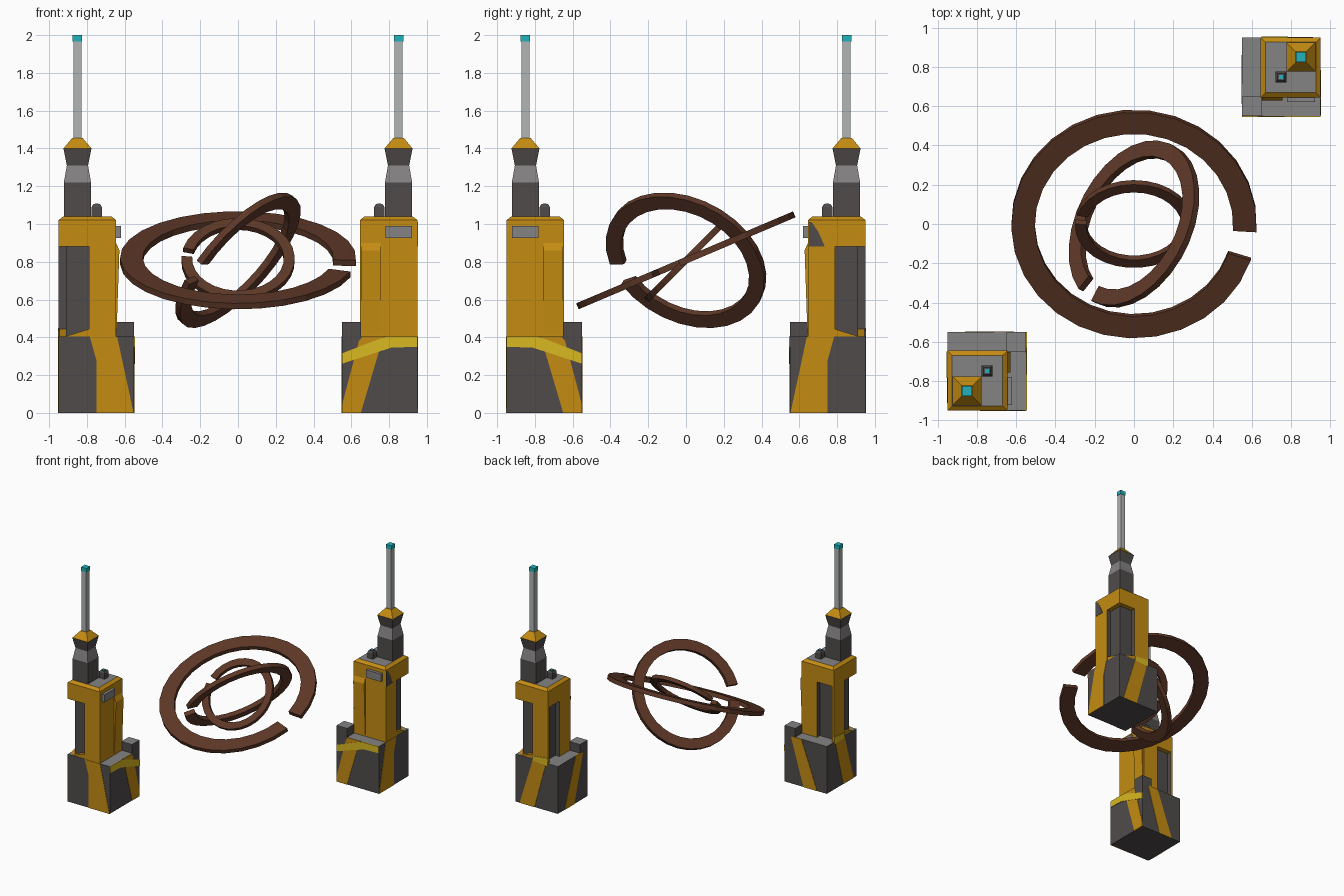
import bpy, bmesh, math
from mathutils import Vector, Matrix

if "Cube" in bpy.data.objects:
    bpy.data.objects.remove(bpy.data.objects["Cube"])


def material(name, hexcode):
    def lin(c):
        return c / 12.92 if c <= 0.04045 else ((c + 0.055) / 1.055) ** 2.4
    m = bpy.data.materials.new(name)
    m.diffuse_color = [lin(int(hexcode[i:i + 2], 16) / 255) for i in (0, 2, 4)] + [1]
    m.use_nodes = True
    m.node_tree.nodes["Principled BSDF"].inputs["Base Color"].default_value = m.diffuse_color
    return m


MATS = [material("orange", "c48c12"), material("dark grey", "504b4b"),
        material("mid grey", "858383"), material("yellow", "dab922"),
        material("mast grey", "b0b5b3"), material("cyan", "22b2bc"),
        material("brown", "5e3827")]
ORANGE, DARK, GREY, YELLOW, MAST, CYAN, BROWN = range(7)
mirrored = False


def loft(name, rings, mats, closed_loop=False, rule=None):
    """Skin a row of equal-length point rings, with one colour per segment."""
    bm = bmesh.new()
    rows = [[bm.verts.new(p) for p in ring] for ring in rings]
    n = len(rows[0])
    for k in range(len(rows) - 1):
        for i in range(n):
            j = (i + 1) % n
            f = bm.faces.new((rows[k][i], rows[k][j], rows[k + 1][j], rows[k + 1][i]))
            f.material_index = mats[min(k, len(mats) - 1)]
    bm.faces.new(rows[0][::-1]).material_index = mats[0]
    bm.faces.new(rows[-1]).material_index = mats[-1]
    bmesh.ops.recalc_face_normals(bm, faces=bm.faces)
    if rule:
        for f in bm.faces:
            f.normal_update()
            c = rule(f.normal)
            if c is not None:
                f.material_index = c
    if mirrored:  # reflect across the diagonal between the two towers
        for v in bm.verts:
            v.co = Vector((-v.co.y, -v.co.x, v.co.z))
        bmesh.ops.reverse_faces(bm, faces=bm.faces)
    me = bpy.data.meshes.new(name)
    bm.to_mesh(me)
    bm.free()
    for m in MATS:
        me.materials.append(m)
    ob = bpy.data.objects.new(name, me)
    bpy.context.collection.objects.link(ob)
    return ob


def box(name, x0, x1, y0, y1, z0, z1, mat, rule=None):
    return loft(name, [[(x0, y0, z), (x1, y0, z), (x1, y1, z), (x0, y1, z)]
                       for z in (z0, z1)], [mat], rule=rule)


def stack(name, cx, cy, levels, mats, rule=None):
    """Square tower of (height, half width) levels."""
    return loft(name, [[(cx - h, cy - h, z), (cx + h, cy - h, z),
                        (cx + h, cy + h, z), (cx - h, cy + h, z)]
                       for z, h in levels], mats, rule=rule)


def plate(name, axis, a, b, pts, mat):
    """Polygon extruded along an axis from a to b; pts are (across, height)."""
    place = (lambda t, p: (t, p[0], p[1])) if axis == 'x' else (lambda t, p: (p[0], t, p[1]))
    return loft(name, [[place(t, p) for p in pts] for t in (a, b)], [mat])


def grey_top(n):
    return GREY if n.z > 0.9 else None


def tower(tag):
    # base with raised inner corner
    box("base_" + tag, -.95, -.55, -.95, -.55, 0, .405, DARK, grey_top)
    box("corner_block_" + tag, -.65, -.55, -.65, -.55, .40, .48, DARK, grey_top)
    # painted stripes on the base
    plate("stripe_outer_" + tag, 'y', -.953, -.945,
          [(-.75, 0), (-.553, 0), (-.64, .405), (-.785, .405), (-.75, .28)], ORANGE)
    plate("stripe_side_" + tag, 'x', -.953, -.945,
          [(-.91, 0), (-.77, 0), (-.66, .405), (-.785, .405)], ORANGE)
    plate("stripe_back_" + tag, 'y', -.555, -.547,
          [(-.86, 0), (-.73, 0), (-.61, .405), (-.71, .405)], ORANGE)
    plate("stripe_inner_" + tag, 'x', -.555, -.547,
          [(-.65, 0), (-.55, 0), (-.55, .04), (-.64, .38), (-.66, .405), (-.77, .405)], ORANGE)
    plate("yellow_band_" + tag, 'x', -.554, -.545,
          [(-.95, .35), (-.81, .345), (-.55, .26), (-.55, .315), (-.73, .385), (-.79, .405), (-.95, .405)], YELLOW)

    # body: dark core, orange corner panels, overhanging cap
    box("body_core_" + tag, -.91, -.70, -.91, -.69, .40, .89, DARK)
    box("inner_panel_" + tag, -.79, -.645, -.95, -.645, .40, .885, ORANGE,
        lambda n: DARK if n.x < -.5 else None)
    box("side_panel_" + tag, -.95, -.785, -.79, -.685, .40, .885, ORANGE,
        lambda n: DARK if abs(n.y) > .5 else None)
    box("back_frame_" + tag, -.95, -.93, -.69, -.645, .40, .885, ORANGE,
        lambda n: DARK if n.x > .5 else None)
    box("inner_wall_" + tag, -.70, -.645, -.95, -.90, .40, .885, ORANGE)
    plate("inner_wedge_" + tag, 'y', -.755, -.652,
          [(-.65, .42), (-.643, .42), (-.628, .86), (-.65, .91)], ORANGE)
    stack("body_cap_" + tag, -.7975, -.7975, [(.88, .1525), (1.02, .1525), (1.04, .128)],
          [ORANGE], grey_top)
    # sloped sills at the foot and head of the recess
    plate("recess_sill_front_" + tag, 'y', -.945, -.90,
          [(-.93, .40), (-.785, .40), (-.785, .445)], ORANGE)
    plate("recess_sill_side_" + tag, 'x', -.945, -.90,
          [(-.93, .40), (-.785, .40), (-.785, .445)], ORANGE)
    plate("yellow_patch_" + tag, 'x', -.954, -.945,
          [(-.785, .395), (-.65, .385), (-.65, .45), (-.785, .435)], YELLOW)
    box("label_plate_" + tag, -.65, -.62, -.92, -.78, .925, .99, GREY)

    # neck, collar and mast
    stack("neck_" + tag, -.85, -.85,
          [(1.035, .072), (1.22, .072), (1.31, .056), (1.40, .074), (1.455, .028)],
          [DARK, GREY, DARK, ORANGE])
    stack("mast_" + tag, -.85, -.85, [(1.45, .022), (1.97, .022)], [MAST])
    stack("mast_tip_" + tag, -.85, -.85, [(1.965, .025), (2.0, .025)], [CYAN])
    # small beacon on the cap
    stack("beacon_" + tag, -.748, -.748, [(1.035, .027), (1.09, .027), (1.105, .018)], [DARK])
    stack("beacon_light_" + tag, -.748, -.748, [(1.104, .010), (1.109, .010)], [CYAN])


for mirrored, tag in ((False, "left"), (True, "right")):
    tower(tag)
# dark service panel on the right tower's side
plate("service_panel", 'y', -.953, -.945,
      [(-.65, .88), (-.735, .88), (-.70, .96), (-.665, 1.01), (-.65, 1.01)], DARK)
mirrored = False


def split_ring(name, normal, gap_dir, half_gap, r_out, r_in, thick, segs):
    """Flat open ring around the centre, with its gap facing gap_dir."""
    n = Vector(normal).normalized()
    u = Vector(gap_dir)
    u = (u - n * u.dot(n)).normalized()
    v = n.cross(u)
    c = Vector((0, 0, .808))
    g = math.radians(half_gap)
    rows = []
    for k in range(segs + 1):
        a = g + (2 * math.pi - 2 * g) * k / segs
        d = u * math.cos(a) + v * math.sin(a)
        rows.append([c + d * r + n * h for r, h in
                     ((r_in, -thick / 2), (r_out, -thick / 2),
                      (r_out, thick / 2), (r_in, thick / 2))])
    loft(name, rows, [BROWN])


# three nested rings, each tilted differently
split_ring("large_ring", (0, -.39, .92), (.982, -.172, -.073), 7.2, .625, .505, .034, 28)
split_ring("middle_ring", (-.70, .345, .63), (-.225, -.345, -.06), 8.8, .447, .362, .036, 28)
split_ring("small_ring", (0, -.7, .7), (-.27, .03, .03), 6, .30, .243, .032, 28)
